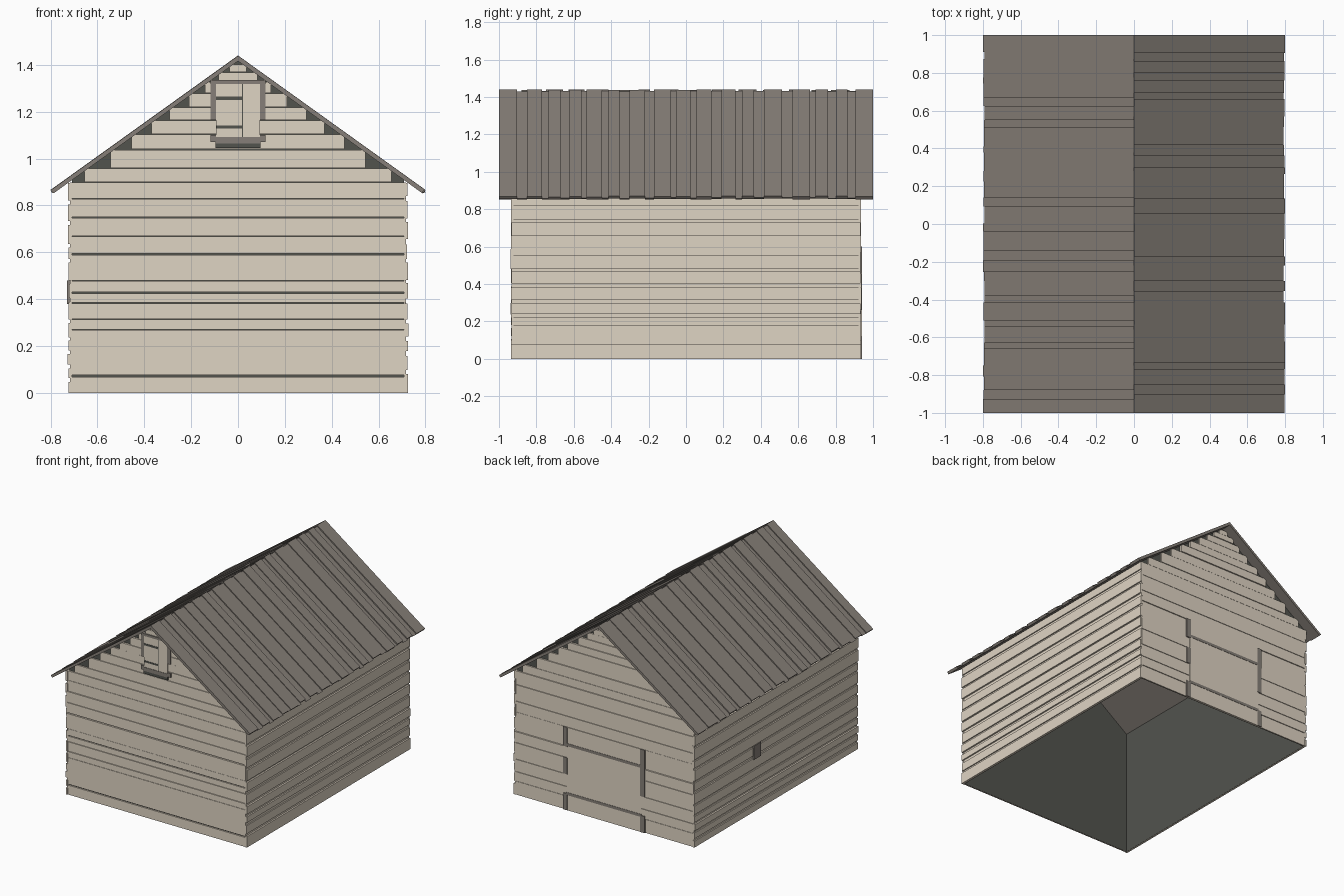
import bpy, bmesh, random

random.seed(4)
cube = bpy.data.objects.get("Cube")
if cube:
    bpy.data.objects.remove(cube, do_unlink=True)


def material(name, rgb):
    m = bpy.data.materials.new(name)
    m.use_nodes = True
    m.diffuse_color = (*rgb, 1)
    m.node_tree.nodes["Principled BSDF"].inputs["Base Color"].default_value = (*rgb, 1)
    return m


BEIGE = material("weathered beige", (0.74, 0.66, 0.55))
GREY = material("warm grey", (0.24, 0.213, 0.188))
DARK = material("dark backing", (0.085, 0.087, 0.076))

RIDGE, SLOPE, EAVE = 1.44, 0.717, 0.795
UNDER = RIDGE - 0.024
SHELL_X, SHELL_Y = 0.708, 0.922


def prism(bm, profile, y0, y1):
    """Closed prism: an (x, z) profile drawn out along y."""
    a = [bm.verts.new((x, y0, z)) for x, z in profile]
    b = [bm.verts.new((x, y1, z)) for x, z in profile]
    n = len(profile)
    bm.faces.new(a)
    bm.faces.new(b[::-1])
    for i in range(n):
        bm.faces.new((a[i], a[(i + 1) % n], b[(i + 1) % n], b[i]))


def box(bm, x0, x1, y0, y1, z0, z1):
    prism(bm, [(x0, z0), (x1, z0), (x1, z1), (x0, z1)], y0, y1)


def finish(name, bm, mat):
    bmesh.ops.recalc_face_normals(bm, faces=bm.faces)
    mesh = bpy.data.meshes.new(name)
    bm.to_mesh(mesh)
    bm.free()
    mesh.materials.append(mat)
    obj = bpy.data.objects.new(name, mesh)
    bpy.context.collection.objects.link(obj)


def boxes(name, mat, parts):
    bm = bmesh.new()
    for p in parts:
        box(bm, *p)
    finish(name, bm, mat)


# Dark hollow shell behind the boards, open at the floor, tucked into the roof
bm = bmesh.new()
peak = UNDER + 0.006
corner = peak - SLOPE * SHELL_X
outline = [(-SHELL_X, 0), (-SHELL_X, corner), (0, peak), (SHELL_X, corner), (SHELL_X, 0)]
ends = [[bm.verts.new((x, y, z)) for x, z in outline] for y in (-SHELL_Y, SHELL_Y)]
for ring in ends:
    bm.faces.new(ring)
for i in (0, 3):
    bm.faces.new((ends[0][i], ends[0][i + 1], ends[1][i + 1], ends[1][i]))
finish("inner_shell", bm, DARK)

# Board edges by height
lower = [0, 0.075, 0.27, 0.315, 0.385, 0.43, 0.48, 0.595, 0.67, 0.75, 0.83, 0.90]
upper = [0.96, 1.04, 1.105, 1.165, 1.22, 1.28, 1.33, 1.37, 1.405]
back_lower = [0, 0.10, 0.17, 0.26, 0.38, 0.46, 0.60, 0.68, 0.80, 0.90]
wide_gaps = (0.075, 0.43, 0.595)


# Gable walls: full boards below, square-ended stepped boards above
def gable(name, side, edges):
    bm = bmesh.new()
    for z0, z1 in zip(edges, edges[1:]):
        half = min(0.718, (UNDER - z1) / SLOPE + 0.02)
        out = random.uniform(0.931, 0.938)
        gap = 0.007 if z1 in wide_gaps else 0.003
        y0, y1 = sorted((side * (SHELL_Y + 0.001), side * out))
        box(bm, -half, half, y0, y1, z0, z1 - gap)
    finish(name, bm, BEIGE)


gable("front_wall_boards", -1, lower + upper)
gable("back_wall_boards", 1, back_lower + upper)

# Side walls: wide boards alternating with narrow recessed ones
for side, name in ((1, "left_wall_boards"), (-1, "right_wall_boards")):
    bm = bmesh.new()
    z, proud = 0.0, True
    while z < 0.895:
        top = z + (random.uniform(0.04, 0.085) if proud else random.uniform(0.012, 0.025))
        if top > 0.87:
            top = 0.895
        out = random.uniform(0.722, 0.727) if proud else 0.715
        x0, x1 = sorted((side * (SHELL_X + 0.001), side * out))
        end = random.uniform(0.933, 0.937)
        box(bm, x0, x1, -end, end, z, top)
        z, proud = top, not proud
    finish(name, bm, BEIGE)

# Roof slopes: planks from ridge to eave, alternately raised and sunk
for side, name in ((1, "left_roof_planks"), (-1, "right_roof_planks")):
    bm = bmesh.new()
    y, raised = -1.0, True
    while y < 1.0:
        end = y + (random.uniform(0.06, 0.1) if raised else random.uniform(0.025, 0.06))
        if end > 0.96:
            end = 1.0
        drop = random.uniform(0, 0.002) if raised else random.uniform(0.008, 0.011)
        e = EAVE + random.uniform(-0.005, 0.005)
        top, inner = RIDGE - drop, e - 0.012
        prism(bm, [(0, top), (side * e, top - SLOPE * e),
                   (side * inner, UNDER - SLOPE * inner), (0, UNDER)], y, end)
        y, raised = end, not raised
    finish(name, bm, GREY)

# Loft hatch on the front gable
frame = [(-0.118, 0.118, -0.944, -0.923, 1.318, 1.335),
         (-0.095, 0.095, -0.944, -0.923, 1.065, 1.092)]
for x in (-0.118, 0.093):
    frame += [(x, x + 0.025, -0.943, -0.923, 1.165, 1.33),
              (x, x + 0.025, -0.943, -0.923, 1.07, 1.10)]
boxes("hatch_frame", GREY, frame)
boxes("hatch_sill", DARK, [(-0.095, 0.095, -0.943, -0.923, 1.045, 1.065)])
boxes("hatch_doors", BEIGE, [
    (-0.094, 0.017, -0.941, -0.923, 1.09, 1.319),
    (0.020, 0.094, -0.941, -0.923, 1.09, 1.319)])
boxes("hatch_gaps", DARK, [
    (-0.094, 0.02, -0.943, -0.94, 1.25, 1.264),
    (-0.094, 0.02, -0.943, -0.94, 1.128, 1.14),
    (0.017, 0.021, -0.942, -0.93, 1.09, 1.319)])

# Large door on the back gable, its posts partly hidden by wall boards
boxes("door_panel", BEIGE, [(-0.30, 0.30, 0.923, 0.94, 0, 0.60)])
spans = {0.31: [(0, 0.12), (0.26, 0.38), (0.46, 0.60)],
         -0.31: [(0, 0.12), (0.26, 0.60)]}
boxes("door_posts", GREY, [(x - 0.017, x + 0.017, 0.923, 0.942, z0, z1)
                           for x, parts in spans.items() for z0, z1 in parts])
boxes("door_rails", GREY, [(-0.30, 0.30, 0.923, 0.942, z, z + 0.02) for z in (0.11, 0.465)])

# Small side hatch
boxes("side_hatch", GREY, [(-0.73, -0.709, 0.185, 0.265, 0.38, 0.48)])
